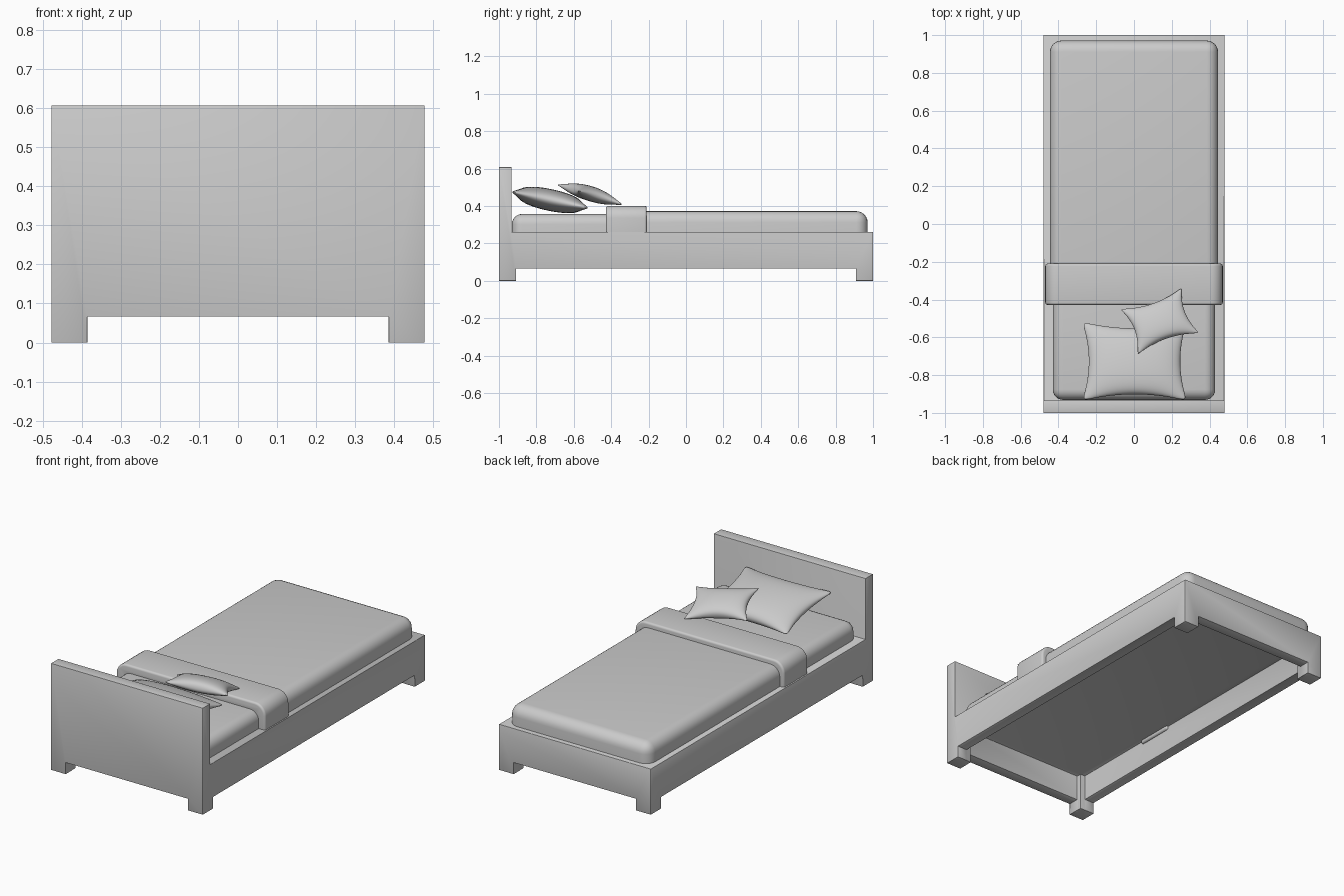
import bpy, bmesh, math
from mathutils import Vector, Matrix

if "Cube" in bpy.data.objects:
    bpy.data.objects.remove(bpy.data.objects["Cube"])


def finish(name, bm):
    bmesh.ops.recalc_face_normals(bm, faces=bm.faces[:])
    me = bpy.data.meshes.new(name)
    bm.to_mesh(me)
    bm.free()
    ob = bpy.data.objects.new(name, me)
    bpy.context.collection.objects.link(ob)
    return ob


def prism(name, pts, axis, a, b):
    """Extrude a 2D profile along the given axis from a to b."""
    place = {'x': lambda p, t: (t, p[0], p[1]),
             'y': lambda p, t: (p[0], t, p[1]),
             'z': lambda p, t: (p[0], p[1], t)}[axis]
    bm = bmesh.new()
    face = bm.faces.new([bm.verts.new(place(p, a)) for p in pts])
    ext = bmesh.ops.extrude_face_region(bm, geom=[face])
    move = Vector(place((0, 0), b - a))
    bmesh.ops.translate(bm, vec=move, verts=[v for v in ext['geom'] if isinstance(v, bmesh.types.BMVert)])
    return finish(name, bm)


def rect(x0, x1, y0, y1):
    return [(x0, y0), (x1, y0), (x1, y1), (x0, y1)]


def apply_smooth(ob, angle=35):
    bpy.ops.object.select_all(action='DESELECT')
    ob.select_set(True)
    bpy.context.view_layer.objects.active = ob
    for m in list(ob.modifiers):
        bpy.ops.object.modifier_apply(modifier=m.name)
    bpy.ops.object.shade_smooth_by_angle(angle=math.radians(angle))


def bevel(ob, width, segments):
    m = ob.modifiers.new("bevel", 'BEVEL')
    m.width, m.segments = width, segments
    m.limit_method, m.angle_limit = 'ANGLE', math.radians(40)
    m.harden_normals = False


W = 0.478

# bed frame: L-shaped side profile, cut out under the rails and inside the base
frame = prism("bed_frame", [(-1, 0), (1, 0), (1, .26), (-.934, .26), (-.934, .607), (-1, .607)], 'x', -W, W)
plus = [(.417, .91), (.387, .91), (.387, .938), (-.387, .938), (-.387, .91), (-.417, .91)]
plus += [(-x, -y) for x, y in plus]
cutters = [prism("cut_sides", rect(-.909, .909, -.1, .066), 'x', -.6, .6),
           prism("cut_ends", rect(-.386, .386, -.1, .066), 'y', -1.2, 1.2),
           prism("cut_inside", plus, 'z', -.2, .212)]
for c in cutters:
    c.hide_render = True
    m = frame.modifiers.new(c.name, 'BOOLEAN')
    m.operation, m.solver, m.object = 'DIFFERENCE', 'EXACT', c
bevel(frame, .002, 2)
apply_smooth(frame, 50)
for c in cutters:
    bpy.data.objects.remove(c)

# mattress and blanket: rounded boxes sunk into the frame
for name, hx, y0, y1, top, r in [("mattress", .43, -.931, -.2, .357, .055),
                                 ("blanket", .445, -.41, .971, .372, .06)]:
    ob = prism(name, rect(-hx, hx, y0, y1), 'z', .22, top)
    # keep the sunken bottom edges square, round the rest
    bm = bmesh.new()
    bm.from_mesh(ob.data)
    edges = [e for e in bm.edges if max(v.co.z for v in e.verts) > .3]
    bmesh.ops.bevel(bm, geom=edges, offset=r, segments=6, profile=.5, affect='EDGES')
    bm.to_mesh(ob.data)
    bm.free()
    apply_smooth(ob)

# folded-over blanket band: rounded U section
def arch(hx, top, r, z0):
    right = [(hx, z0)] + [(hx - r + r * math.cos(t), top - r + r * math.sin(t))
                          for t in (math.pi / 2 * i / 7 for i in range(8))]
    return right + [(-x, z) for x, z in reversed(right)]

fold = prism("blanket_fold", arch(.47, .401, .065, .194) + arch(.405, .345, .03, .194)[::-1], 'y', -.428, -.21)
bevel(fold, .012, 4)
apply_smooth(fold, 50)


# pillows: two puffed sheets sharing a pinched outline with blunted corners
def pillow(name, hx, hy, puff, pinch, bend, loc, tilt, turn, n=28):
    bm = bmesh.new()
    for side in (1, -1):
        grid = []
        for j in range(n + 1):
            row = []
            for i in range(n + 1):
                u = math.sin(math.pi / 2 * (2 * i / n - 1))
                v = math.sin(math.pi / 2 * (2 * j / n - 1))
                blunt = 1 - .05 * (u * v) ** 16
                x = blunt * u * (hx - pinch * (1 - v * v) * u * u)
                y = blunt * v * (hy - pinch * (1 - u * u) * v * v)
                z = side * puff * max(0, (1 - u * u) * (1 - v * v)) ** .5 - bend * v * v
                row.append(bm.verts.new((x, y, z)))
            grid.append(row)
        for j in range(n):
            for i in range(n):
                bm.faces.new((grid[j][i], grid[j][i + 1], grid[j + 1][i + 1], grid[j + 1][i]))
    bmesh.ops.remove_doubles(bm, verts=bm.verts[:], dist=1e-5)
    rot = Matrix.Rotation(math.radians(tilt), 4, 'X') @ Matrix.Rotation(math.radians(turn), 4, 'Z')
    bm.transform(Matrix.Translation(loc) @ rot)
    apply_smooth(finish(name, bm), 75)


pillow("large_pillow", .278, .214, .058, .036, 0, (.003, -.727, .432), -12, 0)
pillow("small_pillow", .176, .136, .04, .034, .006, (.136, -.512, .466), -17, 20)
